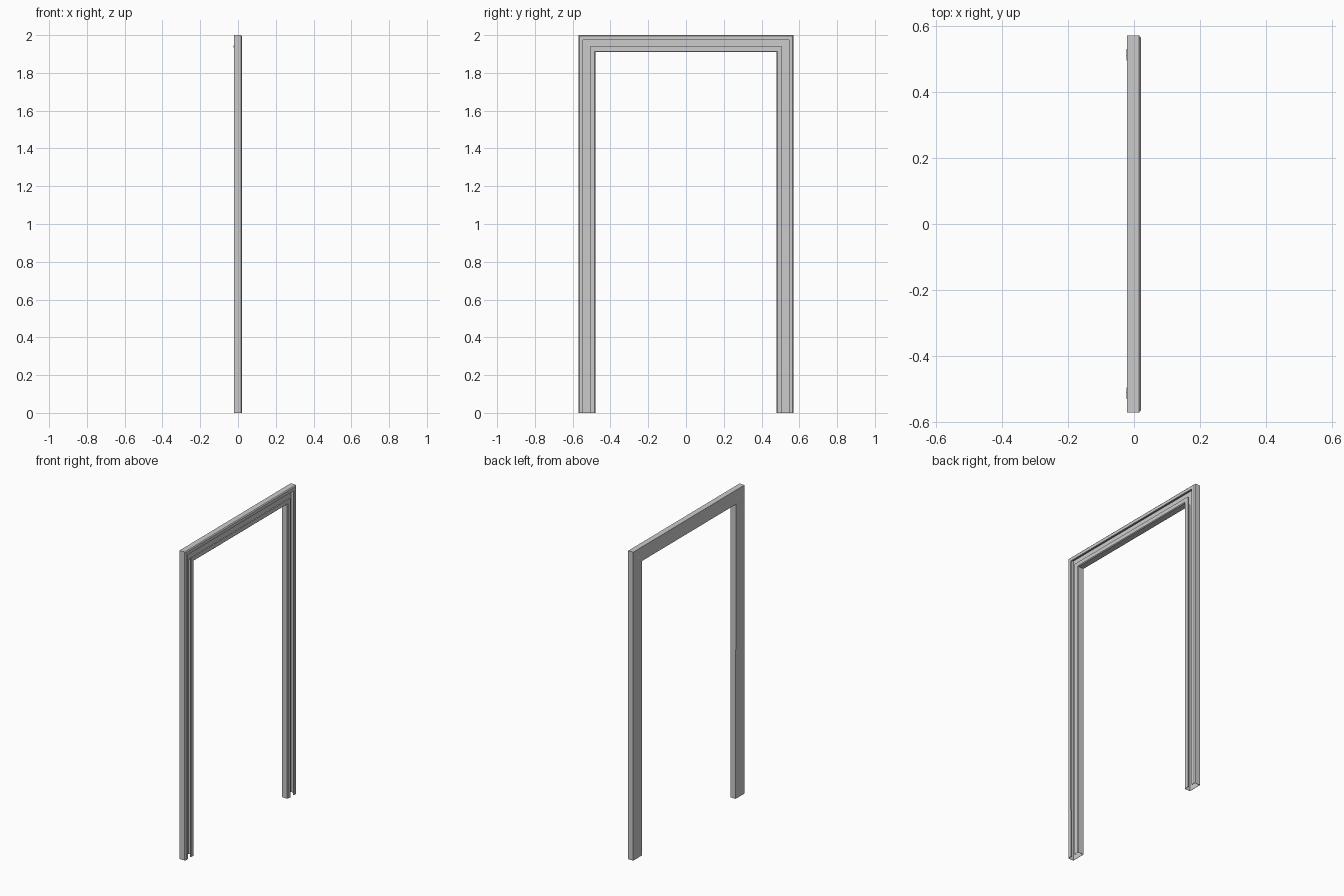
import bpy, bmesh

if "Cube" in bpy.data.objects:
    bpy.data.objects.remove(bpy.data.objects["Cube"])

HALF, TOP = 0.57, 2.0


def make_object(name, bm):
    mesh = bpy.data.meshes.new(name)
    bm.to_mesh(mesh)
    bm.free()
    obj = bpy.data.objects.new(name, mesh)
    bpy.context.collection.objects.link(obj)
    return obj


# Folded sheet-metal section as (x depth, distance from centre line)
profile = [
    (0.012, 0.508), (0.020, 0.508), (0.020, 0.484), (0.016, 0.480),
    (-0.020, 0.480), (-0.020, 0.5695),
    (0.015, 0.5695), (0.020, 0.564), (0.020, 0.545), (0.012, 0.545),
]

# Sweep the section around the opening with mitred top corners
bm = bmesh.new()
rows = []
for x, d in profile:
    z = TOP - (HALF - d)
    rows.append([bm.verts.new((x, y, h)) for y, h in
                 ((-d, 0), (-d, z), (d, z), (d, 0))])
for a, b in zip(rows, rows[1:]):
    for i in range(3):
        bm.faces.new((a[i], a[i + 1], b[i + 1], b[i]))
bmesh.ops.recalc_face_normals(bm, faces=bm.faces)
frame = make_object("door_frame", bm)

# Sheet thickness
solid = frame.modifiers.new("sheet_thickness", 'SOLIDIFY')
solid.thickness = 0.0015
solid.offset = 0
solid.use_even_offset = True

# Shallow raised points on the back at the mitred corners
for side, label in ((-1, "left"), (1, "right")):
    bm = bmesh.new()
    tip = bm.verts.new((-0.0235, side * 0.51, 1.94))
    base = [bm.verts.new((-0.0207, side * y, z)) for y, z in
            ((0.482, 1.94), (0.51, 1.925), (0.545, 1.94), (0.51, 1.955))]
    for i in range(4):
        bm.faces.new((base[i], base[(i + 1) % 4], tip))
    bm.faces.new(base[::-1])
    bmesh.ops.recalc_face_normals(bm, faces=bm.faces)
    make_object("corner_bump_" + label, bm)
